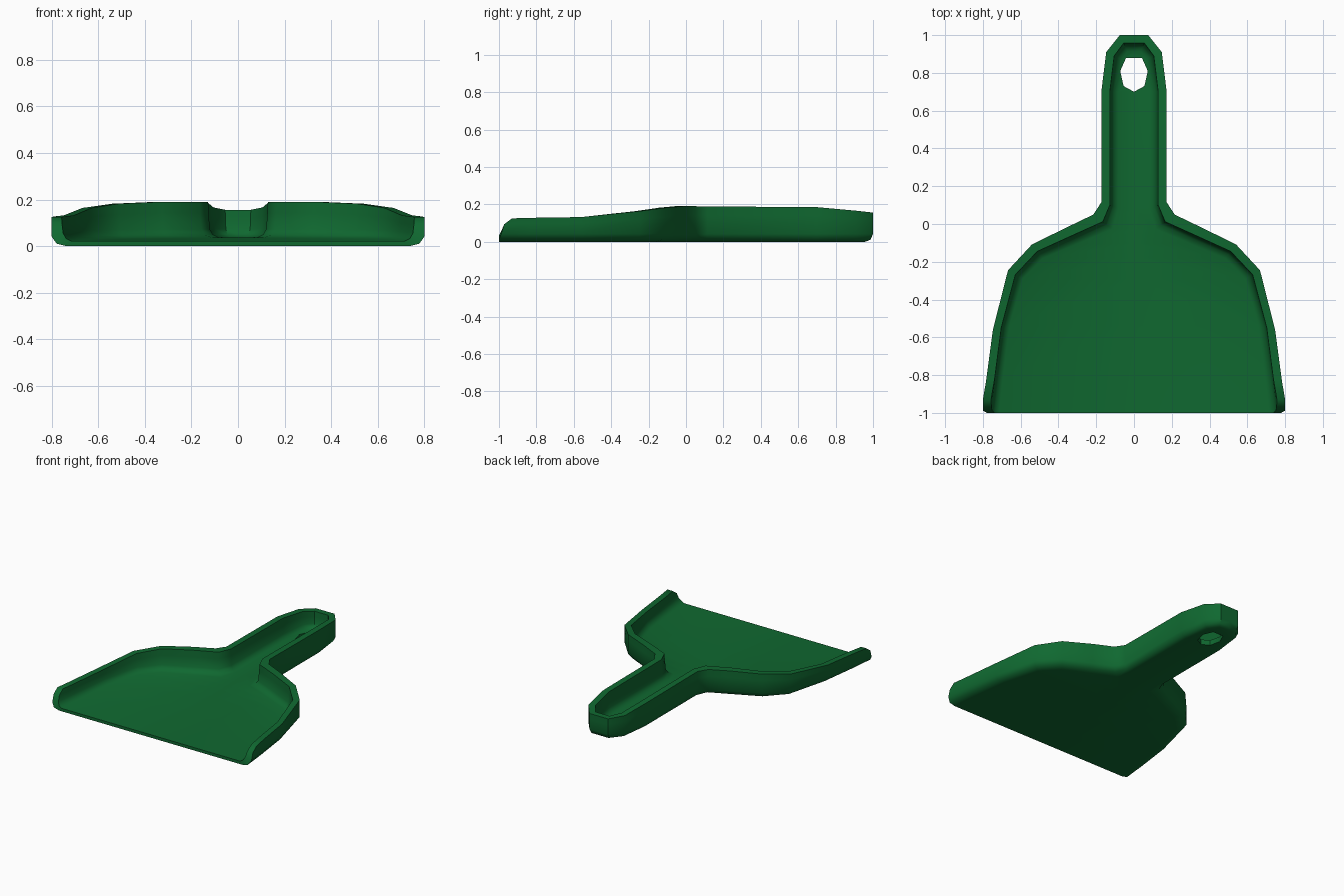
import bpy, bmesh, math

if "Cube" in bpy.data.objects:
    bpy.data.objects.remove(bpy.data.objects["Cube"])

# Single green plastic
green = bpy.data.materials.new("green plastic")
green.diffuse_color = (0.005, 0.14, 0.03, 1)
green.use_nodes = True
green.node_tree.nodes["Principled BSDF"].inputs["Base Color"].default_value = green.diffuse_color

# Right half of the outline, front to back:
# outer x, outer y, inner rim x, inner rim y, rim height
STATIONS = [
    (0.80, -0.93, 0.757, -0.93, 0.125),
    (0.783, -0.83, 0.738, -0.82, 0.128),
    (0.747, -0.56, 0.703, -0.55, 0.132),
    (0.667, -0.245, 0.628, -0.268, 0.164),
    (0.54, -0.108, 0.512, -0.145, 0.182),
    (0.35, -0.015, 0.325, -0.06, 0.190),
    (0.215, 0.05, 0.165, 0.012, 0.190),
    (0.173, 0.115, 0.128, 0.10, 0.189),
    (0.173, 0.70, 0.128, 0.70, 0.185),
    (0.147, 0.91, 0.105, 0.89, 0.166),
    (0.075, 1.0, 0.055, 0.957, 0.156),
    (0.0, 1.0, 0.0, 0.957, 0.156),
]


def floor_z(y):
    return 0.02 + 0.018 * min(1, max(0, (y + 1) / 1.1))


def lip_y(z):
    """Front end of the side wall leans back as it rises."""
    if z < 0.035:
        return -1.0
    if z < 0.06:
        return -0.988
    return -0.972 if z < 0.11 else -0.93


def section(i):
    """Wall cross-section: outer points bottom to top, inner points bottom to top."""
    ox, oy, ix, iy, h = STATIONS[i]
    k = 0.65 if oy > 0.1 else 1.0
    f = floor_z(oy)
    outer = [(1.5 * k, 0), (0.5 * k, 0.011), (0, 0.042), (0, 0.75 * h), (0, h)]
    inner = [(2.0, f), (1.45, f + 0.012), (1.15, f + 0.035), (1.05, 0.75 * h), (1, h)]

    def place(t, z):
        x, y = ox + (ix - ox) * t, oy + (iy - oy) * t
        return (x, lip_y(z) if i == 0 else y, z)
    return [place(*p) for p in outer], [place(*p) for p in inner]


# Pan and handle shell: half built, then mirrored
bm = bmesh.new()
rings = []
for i in range(len(STATIONS)):
    A, B = section(i)
    pts = [(0, A[0][1], A[0][2])] + A + B[::-1] + [(0, B[0][1], B[0][2])]
    rings.append([bm.verts.new(p) for p in pts])
for r, s in zip(rings, rings[1:]):
    for j in range(len(r) - 1):
        bm.faces.new((r[j], s[j], s[j + 1], r[j + 1]))
# Front end cap: lip and wall end
r = rings[0]
n = len(r)
for j in range(n // 2 - 1):
    bm.faces.new((r[j], r[j + 1], r[n - 2 - j], r[n - 1 - j]))
bmesh.ops.remove_doubles(bm, verts=bm.verts, dist=0.0005)
geo = bm.verts[:] + bm.edges[:] + bm.faces[:]
dup = bmesh.ops.duplicate(bm, geom=geo)["geom"]
for v in dup:
    if isinstance(v, bmesh.types.BMVert):
        v.co.x *= -1
bmesh.ops.remove_doubles(bm, verts=bm.verts, dist=0.0005)
bmesh.ops.recalc_face_normals(bm, faces=bm.faces)
me = bpy.data.meshes.new("dustpan")
bm.to_mesh(me)
bm.free()
me.materials.append(green)
pan = bpy.data.objects.new("dustpan", me)
bpy.context.collection.objects.link(pan)

# Hanging hole cutter
half = [(0.055, 0.73), (0.073, 0.81), (0.042, 0.88)]
loop = [(0, 0.70)] + half + [(-x, y) for x, y in half[::-1]]
bm = bmesh.new()
face = bm.faces.new([bm.verts.new((x, y, -0.1)) for x, y in loop])
top = bmesh.ops.extrude_face_region(bm, geom=[face])["geom"]
bmesh.ops.translate(bm, vec=(0, 0, 0.4),
                    verts=[v for v in top if isinstance(v, bmesh.types.BMVert)])
bmesh.ops.recalc_face_normals(bm, faces=bm.faces)
cm = bpy.data.meshes.new("hole_cutter")
bm.to_mesh(cm)
bm.free()
cm.materials.append(green)
cutter = bpy.data.objects.new("hole_cutter", cm)
bpy.context.collection.objects.link(cutter)
cutter.hide_render = True

# Cut the hole and smooth
mod = pan.modifiers.new("hole", 'BOOLEAN')
mod.operation = 'DIFFERENCE'
mod.solver = 'EXACT'
mod.object = cutter
bpy.context.view_layer.objects.active = pan
pan.select_set(True)
bpy.ops.object.modifier_apply(modifier=mod.name)
bpy.data.objects.remove(cutter)
bpy.ops.object.shade_smooth_by_angle(angle=math.radians(46))
